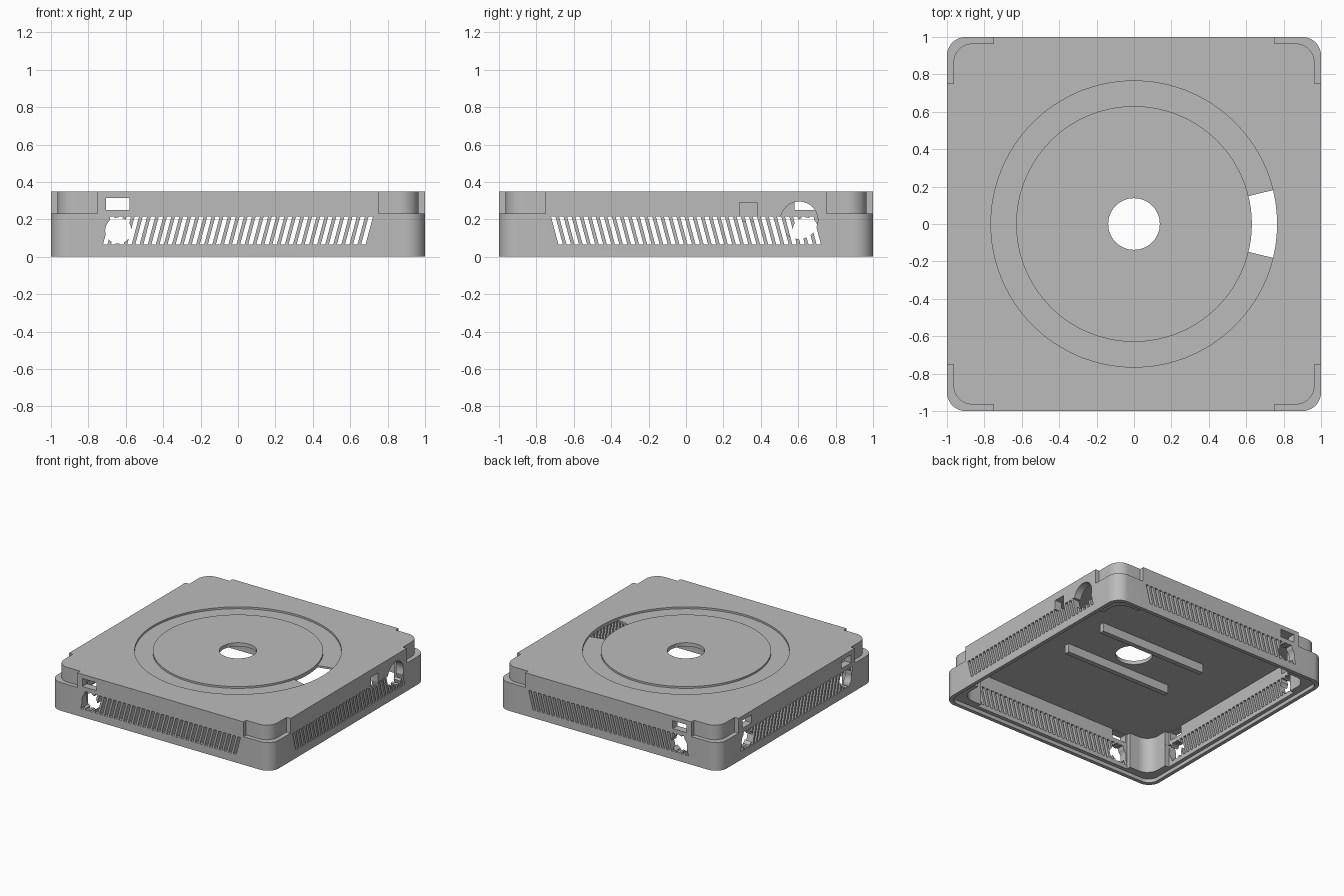
import bpy, bmesh
from math import sin, cos, radians, pi

if "Cube" in bpy.data.objects:
    bpy.data.objects.remove(bpy.data.objects["Cube"], do_unlink=True)

grey = bpy.data.materials.new("plain_grey")
grey.use_nodes = True
GREY = (0.5, 0.5, 0.5, 1)
grey.diffuse_color = GREY
grey.node_tree.nodes["Principled BSDF"].inputs["Base Color"].default_value = GREY

PLACE = {"x": lambda u, v, w: (w, u, v),
         "y": lambda u, v, w: (u, w, v),
         "z": lambda u, v, w: (u, v, w)}


def make(name, prisms):
    """Object from prisms, each (profile, axis, start, end)."""
    bm = bmesh.new()
    for pts, axis, a, b in prisms:
        put = PLACE[axis]
        low = [bm.verts.new(put(u, v, a)) for u, v in pts]
        top = [bm.verts.new(put(u, v, b)) for u, v in pts]
        bm.faces.new(low)
        bm.faces.new(top)
        n = len(pts)
        for i in range(n):
            j = (i + 1) % n
            bm.faces.new((low[i], low[j], top[j], top[i]))
    bmesh.ops.recalc_face_normals(bm, faces=bm.faces[:])
    mesh = bpy.data.meshes.new(name)
    bm.to_mesh(mesh)
    bm.free()
    mesh.materials.append(grey)
    obj = bpy.data.objects.new(name, mesh)
    bpy.context.collection.objects.link(obj)
    return obj


def arc(cx, cy, r, a0, a1, n):
    steps = [radians(a0 + (a1 - a0) * i / n) for i in range(n + 1)]
    return [(cx + r * cos(t), cy + r * sin(t)) for t in steps]


def circle(cx, cy, r, n=64):
    return arc(cx, cy, r, 0, 360, n)[:-1]


def rect(u0, u1, v0, v1):
    return [(u0, v0), (u1, v0), (u1, v1), (u0, v1)]


def corner(half, r):
    return arc(half - r, half - r, r, 0, 90, 12)


def around(pts):
    """Repeat a corner profile at all four corners."""
    out = []
    for _ in range(4):
        out += pts
        pts = [(-y, x) for x, y in pts]
    return out


def sector(r0, r1, a0, a1, n):
    return arc(0, 0, r1, a0, a1, n) + arc(0, 0, r0, a1, a0, n)


def slats(lean):
    count, reach, w = 33, 0.69, 0.012
    out = []
    for i in range(count):
        c = -reach + 2 * reach * i / (count - 1)
        out.append([(c - lean - w, 0.065), (c - lean + w, 0.065),
                    (c + lean + w, 0.215), (c + lean - w, 0.215)])
    return out


H = 0.35
body = make("case_body", [(around(corner(1, 0.1)), "z", 0, H)])

# Stepped corners on the upper part
notch = [(0.75, 0.965)] + corner(0.965, 0.1)[::-1] + [
    (0.965, 0.75), (1.1, 0.75), (1.1, 1.1), (0.75, 1.1)]
notches = [([(sx * x, sy * y) for x, y in notch], "z", 0.23, 0.5)
           for sx in (1, -1) for sy in (1, -1)]

# Hollow with thickened corners, and the lid ledge below
IN, STEP, THICK = 0.94, 0.72, 0.905
pocket = around([(IN, STEP), (THICK, STEP)] + corner(THICK, 0.1)
                + [(STEP, THICK), (STEP, IN)])

PORT, OUT = 0.64, 1.1
port_hole = circle(-PORT, 0.14, 0.07)
port_slot = rect(-0.705, -0.58, 0.25, 0.315)
right_ports = []
for s in (1, -1):
    right_ports.append((circle(s * PORT, 0.14, 0.07), "x", -OUT, -0.8))
    right_ports.append((rect(s * PORT - 0.06, s * PORT + 0.06, 0.25, 0.315), "x", -OUT, -0.8))

cuts = [
    notches,
    [(pocket, "z", -0.1, 0.32)],
    [(around(corner(0.97, 0.08)), "z", -0.1, 0.03)],
    # Ring groove, its open window and the centre hole
    [(sector(0.63, 0.765, 13, 347, 120), "z", 0.335, 0.5)],
    [(sector(0.63, 0.765, -13.7, 13.7, 12), "z", 0.25, 0.5),
     (circle(0, 0, 0.138), "z", 0.25, 0.5)],
    # Ventilation slats through opposite walls
    [(p, "y", -OUT, OUT) for p in slats(0.02)],
    [(p, "x", -OUT, OUT) for p in slats(-0.02)],
    # Ports
    [(port_hole, "y", -OUT, OUT), (port_slot, "y", -OUT, OUT)],
    right_ports,
    [(circle(0.605, 0.195, 0.1), "x", 0.8, OUT),
     (rect(0.285, 0.38, 0.19, 0.29), "x", 0.8, OUT)],
]

cutters = []
for i, prisms in enumerate(cuts):
    cutter = make("cutter", prisms)
    cutter.hide_render = True
    cutters.append(cutter)
    mod = body.modifiers.new("cut", "BOOLEAN")
    mod.operation = "DIFFERENCE"
    mod.solver = "EXACT"
    mod.object = cutter

# Bake the cuts and drop the helpers
graph = bpy.context.evaluated_depsgraph_get()
baked = bpy.data.meshes.new_from_object(body.evaluated_get(graph))
body.modifiers.clear()
body.data = baked
for cutter in cutters:
    bpy.data.objects.remove(cutter, do_unlink=True)

# Rails under the top plate
for name, y in (("rear_rail", 0.2), ("front_rail", -0.2)):
    make(name, [(rect(-0.48, 0.48, y - 0.02, y + 0.02), "z", 0.25, 0.325)])

bpy.ops.object.select_all(action="DESELECT")
body.select_set(True)
bpy.context.view_layer.objects.active = body
bpy.ops.object.shade_smooth_by_angle(angle=pi / 6)
